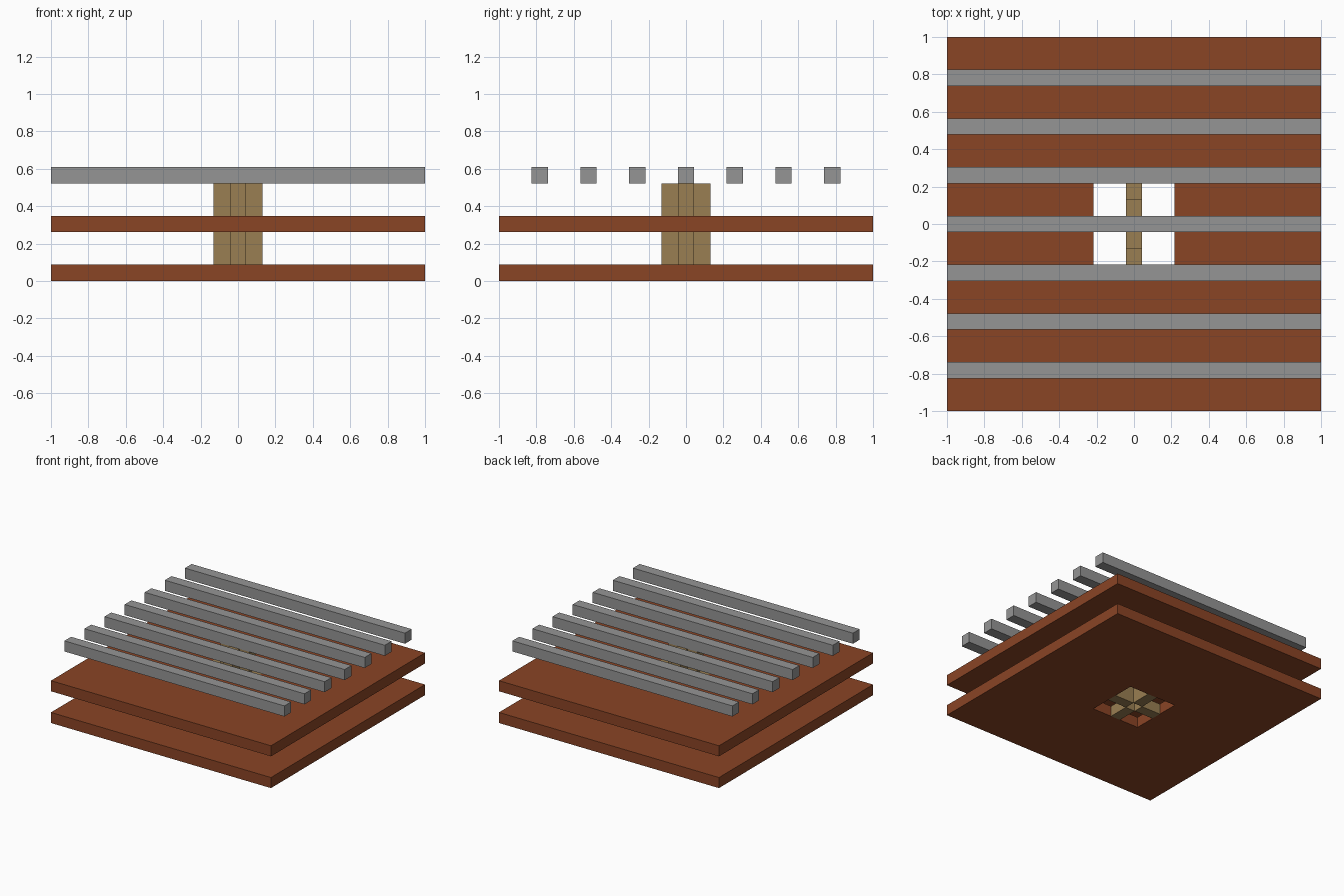
import bpy
import bmesh
from math import pi
from mathutils import Matrix, Vector

cube = bpy.data.objects.get("Cube")
if cube:
    bpy.data.objects.remove(cube, do_unlink=True)

U = 2 / 23  # one building block


def material(name, rgb):
    mat = bpy.data.materials.new(name)
    mat.use_nodes = True
    mat.diffuse_color = (*rgb, 1)
    mat.node_tree.nodes["Principled BSDF"].inputs["Base Color"].default_value = (*rgb, 1)
    return mat


brown = material("red brown", (0.254, 0.058, 0.0185))
tan = material("tan wood", (0.32, 0.21, 0.085))
grey = material("grey", (0.3, 0.3, 0.3))


def finish(bm, name, mat):
    bmesh.ops.recalc_face_normals(bm, faces=bm.faces)
    mesh = bpy.data.meshes.new(name)
    bm.to_mesh(mesh)
    bm.free()
    mesh.materials.append(mat)
    obj = bpy.data.objects.new(name, mesh)
    bpy.context.collection.objects.link(obj)
    return obj


def extrude(bm, faces, vector):
    new = bmesh.ops.extrude_face_region(bm, geom=faces)["geom"]
    verts = [v for v in new if isinstance(v, bmesh.types.BMVert)]
    bmesh.ops.translate(bm, verts=verts, vec=vector)


# Square floor with a square shaft opening
def floor(name, level):
    bm = bmesh.new()
    corners = [(-1, -1), (1, -1), (1, 1), (-1, 1)]
    outer, inner = [[bm.verts.new((x * r, y * r, level * U)) for x, y in corners]
                    for r in (1, 2.5 * U)]
    faces = [bm.faces.new((outer[i], outer[i - 3], inner[i - 3], inner[i]))
             for i in range(4)]
    extrude(bm, faces, Vector((0, 0, U)))
    return finish(bm, name, brown)


floor("lower_floor", 0)
floor("upper_floor", 3)

# Four stepped posts around a hollow core, reaching out to the floor openings
PROFILE = [(.5, 0), (2.5, 0), (2.5, 1), (1.5, 1), (1.5, 3), (2.5, 3),
           (2.5, 4), (1.5, 4), (1.5, 6), (.5, 6)]
for i, side in enumerate(("left", "back", "right", "front")):
    bm = bmesh.new()
    face = bm.faces.new([bm.verts.new((r * U, -U / 2, z * U)) for r, z in PROFILE])
    extrude(bm, [face], Vector((0, U, 0)))
    bmesh.ops.rotate(bm, verts=bm.verts, matrix=Matrix.Rotation(i * pi / 2, 3, "Z"))
    finish(bm, side + "_post", tan)

# Row of roof bars running side to side
for i in range(-3, 4):
    bm = bmesh.new()
    bmesh.ops.create_cube(bm, size=1)
    bmesh.ops.scale(bm, verts=bm.verts, vec=(2, U, U))
    bmesh.ops.translate(bm, verts=bm.verts, vec=(0, 3 * i * U, 6.5 * U))
    finish(bm, f"roof_bar_{i + 4}", grey)
